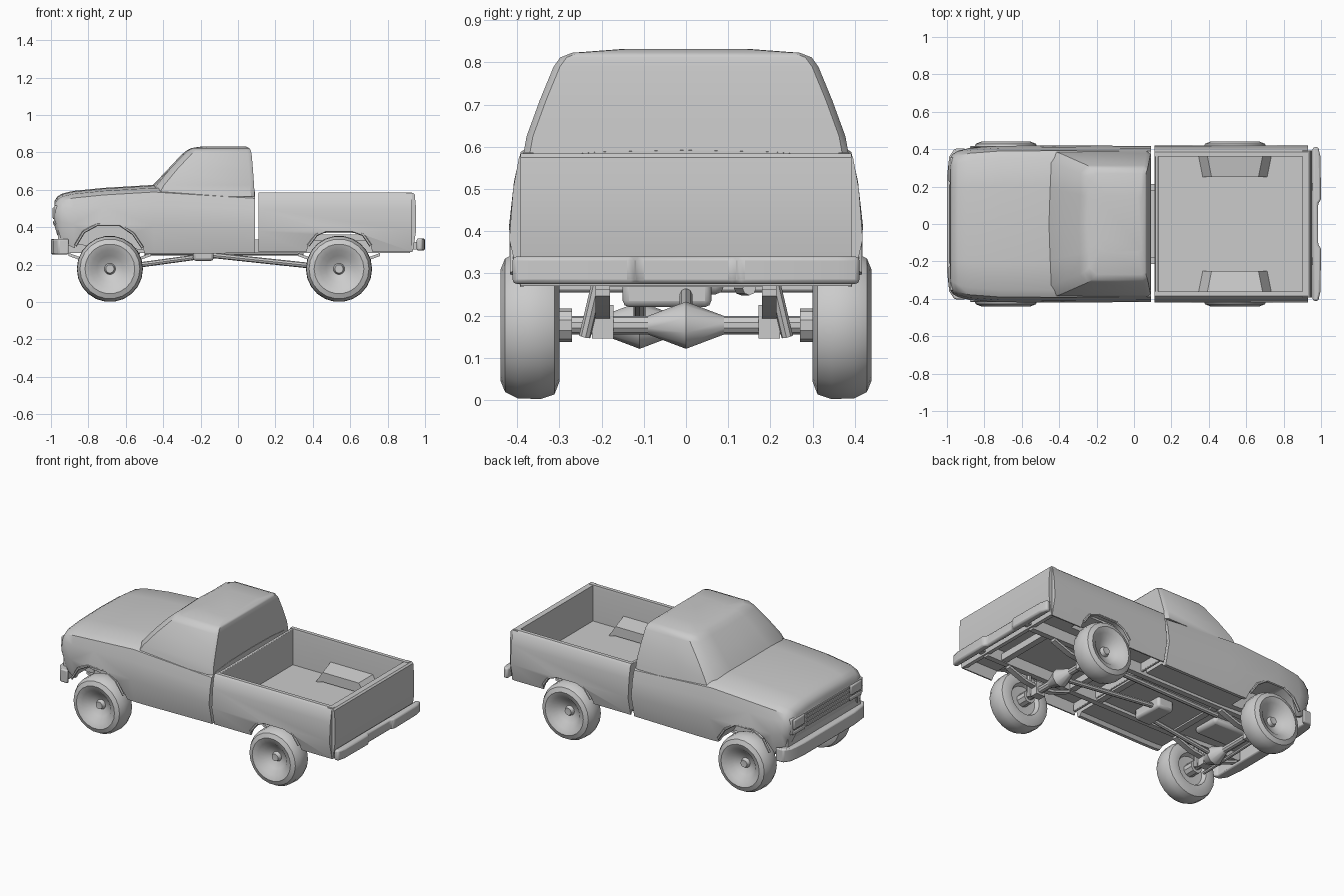
import bpy, bmesh, math
from mathutils import Vector

if "Cube" in bpy.data.objects:
    bpy.data.objects.remove(bpy.data.objects["Cube"])

def make(name, bm):
    bmesh.ops.remove_doubles(bm, verts=bm.verts, dist=1e-5)
    bmesh.ops.recalc_face_normals(bm, faces=bm.faces)
    me = bpy.data.meshes.new(name)
    bm.to_mesh(me)
    bm.free()
    ob = bpy.data.objects.new(name, me)
    bpy.context.collection.objects.link(ob)
    return ob

def loft(name, rings):
    bm = bmesh.new()
    vs = [[bm.verts.new(p) for p in r] for r in rings]
    n = len(vs[0])
    for a, b in zip(vs, vs[1:]):
        for i in range(n):
            j = (i + 1) % n
            bm.faces.new((a[i], a[j], b[j], b[i]))
    bm.faces.new(vs[0])
    bm.faces.new(vs[-1])
    return make(name, bm)

def both(half):
    """Mirror a half outline of (u, y) across y = 0, sharing points on the axis."""
    return half + [(u, -y) for u, y in reversed(half) if y > 1e-6]

def side_prism(name, pts, y0, y1):
    return loft(name, [[(x, y, z) for x, z in pts] for y in (y0, y1)])

def plan_prism(name, half, z0, z1):
    return loft(name, [[(x, y, z) for x, y in both(half)] for z in (z0, z1)])

def box(name, x0, x1, y0, y1, z0, z1):
    return side_prism(name, [(x0, z0), (x1, z0), (x1, z1), (x0, z1)], y0, y1)

def tube(name, a, b, r, sides=8, r2=None):
    a, b = Vector(a), Vector(b)
    bm = bmesh.new()
    bmesh.ops.create_cone(bm, cap_ends=True, segments=sides, radius1=r,
                          radius2=r if r2 is None else r2, depth=(b - a).length)
    ob = make(name, bm)
    ob.data.transform((b - a).to_track_quat('Z', 'Y').to_matrix().to_4x4())
    ob.location = (a + b) / 2
    return ob

def bevel(ob, w, seg=2):
    m = ob.modifiers.new("bevel", 'BEVEL')
    m.width, m.segments, m.limit_method = w, seg, 'ANGLE'
    return ob

def cut(ob, cutter):
    m = ob.modifiers.new("cut", 'BOOLEAN')
    m.object, m.operation, m.solver = cutter, 'DIFFERENCE', 'EXACT'
    bpy.context.view_layer.objects.active = ob
    bpy.ops.object.modifier_apply(modifier=m.name)
    bpy.data.objects.remove(cutter)

FX, RX, AZ = -0.685, 0.54, 0.177

# Hood, doors and sills: cross-sections lofted along the length
def body_ring(x, hw, zb, zt):
    h = zt - zb
    half = [(zb + .02, 0), (zb + .02, hw - .06), (zb, hw - .045), (zb, hw - .025),
            (zb + .42 * h, hw + .006), (zb + .72 * h, hw - .006),
            (zt - .03, hw - .022), (zt - .008, hw - .06), (zt + .004, hw * .5), (zt + .008, 0)]
    return [(x, y, z) for z, y in half + [(u, -v) for u, v in reversed(half[1:-1])]]

body = loft("front_body", [body_ring(*s) for s in (
    (-.982, .35, .41, .53), (-.967, .37, .36, .555), (-.94, .385, .32, .572), (-.88, .40, .29, .586),
    (-.72, .412, .27, .602), (-.45, .414, .258, .618), (-.36, .414, .258, .612), (.09, .411, .262, .584))])

# Cab above the belt line, stacked as plan outlines
def cab_ring(z, xc, xs, xb, hw):
    half = [(xc, 0), (xc + .008, hw * .5), (xs - .02, hw * .86), (xs + .02, hw), (xb - .02, hw), (xb, hw - .015)]
    return [(x, y, z) for x, y in both(half)]
cab = loft("cab", [cab_ring(*s) for s in (
    (.565, -.49, -.45, .089, .389), (.625, -.455, -.415, .086, .378), (.71, -.375, -.345, .08, .347),
    (.79, -.30, -.27, .073, .314), (.812, -.272, -.245, .068, .298), (.823, -.25, -.22, .06, .27),
    (.832, -.19, -.16, .04, .15))])

# Cargo bed: U-shaped shell, bulkhead and tailgate
half = [(.33, 0), (.33, .37), (.268, .385), (.268, .393), (.38, .419), (.50, .41), (.575, .396),
        (.586, .385), (.586, .362), (.57, .36), (.36, .36), (.36, 0)]
sec = half + [(z, -y) for z, y in reversed(half[1:-1])]
bed = loft("cargo_bed", [[(x, y, z) for z, y in sec] for x in (.11, .93)])
bevel(box("bed_bulkhead", .112, .13, -.375, .375, .28, .583), .004)
loft("tailgate", [[(x, y, z) for x, z in
     ((.90, .28), (.935, .27), (.952, .38), (.952, .50), (.945, .575), (.935, .584), (.90, .584))]
     for y in (-.393, -.36, .36, .393)])

# Wheel arches and bed wheel wells
front_arch = [(-.885, .2), (-.87, .30), (-.825, .375), (-.755, .413), (-.63, .413), (-.56, .365), (-.51, .29), (-.475, .2)]
rear_arch = [(.345, .2), (.375, .30), (.42, .36), (.47, .382), (.61, .382), (.67, .36), (.71, .30), (.735, .2)]
for s in (1, -1):
    cut(body, side_prism("arch_cutter", front_arch, s * .25, s * .5))
    cut(bed, side_prism("arch_cutter", rear_arch, s * .272, s * .5))
    loft("wheel_well", [[(x, s * y, z) for x, z in
         ((.54 - w, .355), (.54 - w + .05, t), (.54 + w - .05, t), (.54 + w, .355), (.54 + w - .05, .37), (.54 - w + .05, .37))]
         for y, w, t in ((.25, .175, .43), (.375, .20, .45))])
    # Raised arch lips
    for nm, arch, y in (("front_arch_lip", front_arch, .411), ("rear_arch_lip", rear_arch, .410)):
        for a, b in zip(arch[1:-2], arch[2:-1]):
            tube(nm, (a[0], s * y, a[1]), (b[0], s * y, b[1]), .008, 6)

# Bumpers
bevel(plan_prism("front_bumper", [(-.93, .375), (-.905, .39), (-.905, .405), (-.96, .402),
      (-.988, .36), (-1, .25)], .255, .337), .013)
bevel(plan_prism("rear_bumper", [(.955, .41), (.985, .412), (.997, .36), (1, .13), (.985, .11)], .275, .34), .01)
for s in (1, -1):
    box("rear_bumper_bracket", .90, .97, s * .18, s * .22, .28, .32)
    box("front_bumper_bracket", -.96, -.85, s * .18, s * .22, .27, .32)
box("bumper_valance", -.962, -.93, -.36, .36, .32, .40)

# Grille, headlights and turn lamps
bevel(box("grille_frame", -.983, -.95, -.355, .355, .415, .515), .006)
for z in (.425, .45, .475, .50):
    box("grille_bar", -.99, -.97, -.21, .21, z - .005, z + .005)
for s in (1, -1):
    bevel(box("headlight", -.992, -.96, s * .225, s * .34, .445, .507), .008)
    bevel(box("turn_lamp", -.987, -.96, s * .225, s * .34, .41, .435), .005)

# Wheels: a lathed balloon tyre with a dished rim
PROFILE = [(0, .402), (.022, .404), (.03, .382), (.07, .398), (.10, .428), (.133, .44), (.16, .429),
           (.175, .40), (.177, .345), (.166, .312), (.135, .30), (.10, .305), (.088, .33), (0, .335)]
def wheel(name, cx, s):
    bm = bmesh.new()
    vs = [bm.verts.new((r, s * w, 0)) for r, w in PROFILE]
    es = [bm.edges.new(p) for p in zip(vs, vs[1:])]
    bmesh.ops.spin(bm, geom=vs + es, cent=(0, 0, 0), axis=(0, 1, 0), angle=math.tau, steps=22)
    make(name, bm).location = (cx, 0, AZ)

for nm, cx, dy in (("front", FX, -.11), ("rear", RX, 0)):
    # Axle with tapered differential
    tube(nm + "_axle", (cx, -.34, AZ), (cx, .34, AZ), .022, 10)
    for s in (1, -1):
        tube(nm + "_differential", (cx, dy, AZ), (cx, dy + s * .09, AZ), .056, 10, .022)
        wheel(nm + "_wheel", cx, s)
        tube(nm + "_hub", (cx, s * .27, AZ), (cx, s * .345, AZ), .04, 10)
        # Leaf spring, spring clamp and shock absorber
        leaf = [(-.22, .262), (-.10, .218), (0, .205), (.10, .218), (.22, .262)]
        side_prism(nm + "_leaf_spring", [(cx + x, z) for x, z in leaf] +
                   [(cx + x, z - .016) for x, z in reversed(leaf)], s * .18, s * .215)
        box(nm + "_spring_clamp", cx - .03, cx + .03, s * .172, s * .223, .145, .225)
        tube(nm + "_shock_absorber", (cx + .03, s * .24, .15), (cx + .06, s * .20, .32), .014)

# Frame rails, crossmembers, transfer case, drive shafts, exhaust and steering link
for s in (1, -1):
    box("frame_rail", -.92, .92, s * .18, s * .215, .262, .335)
for x in (-.45, .1, .3, .8):
    box("crossmember", x - .02, x + .02, -.19, .19, .268, .31)
bevel(box("transfer_case", -.24, -.13, -.15, .06, .22, .30), .015)
bevel(box("engine_sump", -.80, -.52, -.09, .09, .25, .33), .02)
tube("rear_drive_shaft", (-.14, 0, .25), (RX - .04, 0, AZ + .005), .015)
tube("front_drive_shaft", (-.22, -.11, .24), (FX + .04, -.11, AZ + .005), .014)
tube("steering_link", (FX - .07, -.29, .17), (FX - .07, .29, .19), .01)
tube("exhaust_pipe", (-.5, .13, .264), (.35, .15, .264), .016)

# Smooth shading with sharp edges kept
bpy.ops.object.select_all(action='DESELECT')
for ob in bpy.data.objects:
    ob.select_set(True)
bpy.context.view_layer.objects.active = body
bpy.ops.object.shade_smooth_by_angle(angle=math.radians(35))
